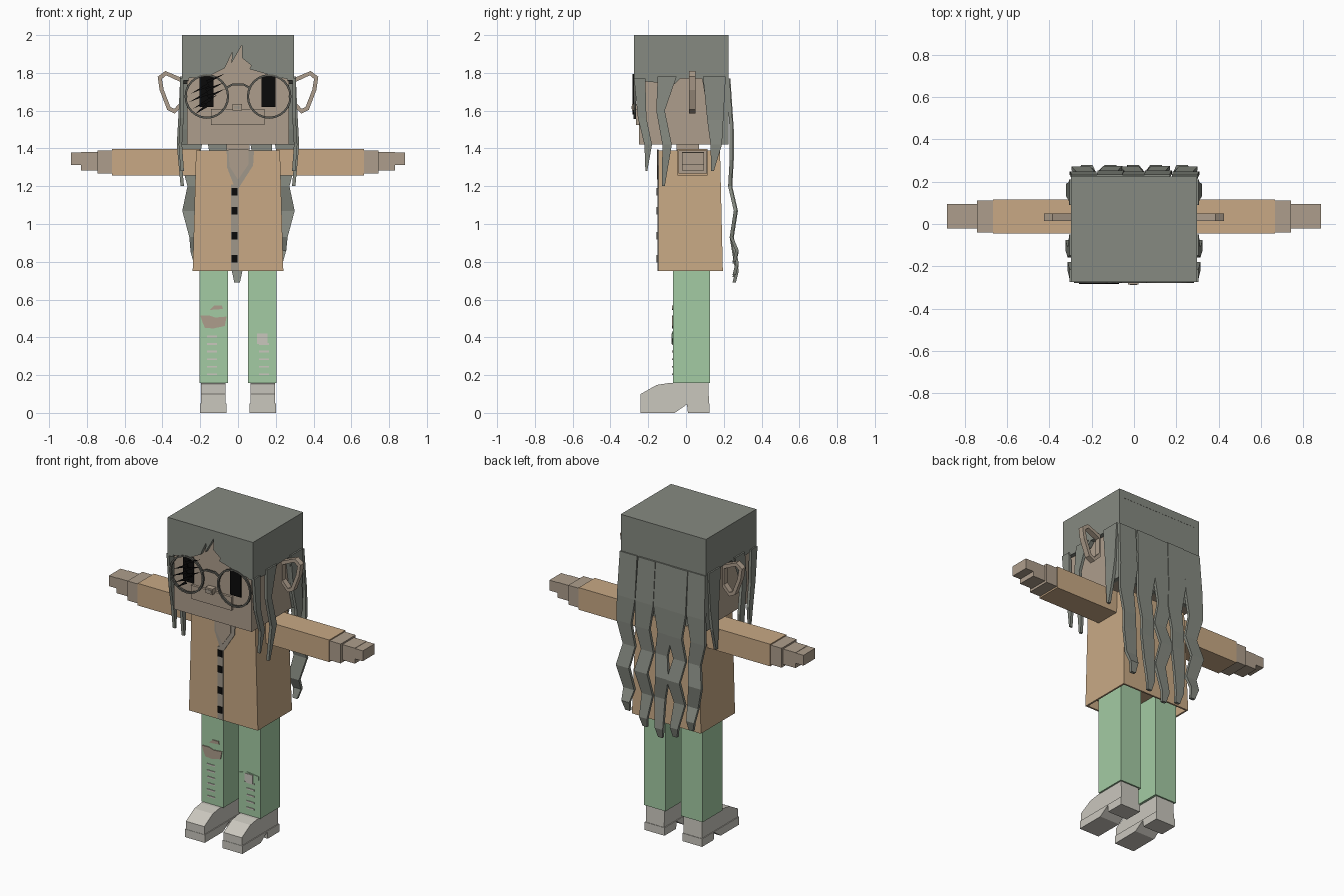
import bpy, bmesh, math
from mathutils import Vector

cube = bpy.data.objects.get("Cube")
if cube:
    bpy.data.objects.remove(cube, do_unlink=True)


def material(name, r, g, b):
    lin = [(c / 255 / 12.92) if c < 11 else ((c / 255 + 0.055) / 1.055) ** 2.4 for c in (r, g, b)]
    m = bpy.data.materials.new(name)
    m.use_nodes = True
    m.diffuse_color = (*lin, 1)
    m.node_tree.nodes["Principled BSDF"].inputs["Base Color"].default_value = (*lin, 1)
    return m


SKIN = material("skin", 174, 158, 140)
HAIR = material("grey hair", 134, 138, 129)
COAT = material("tan coat", 200, 169, 133)
PANTS = material("green trousers", 164, 203, 164)
SHOE = material("pale shoe", 202, 199, 190)
BLACK = material("black", 10, 10, 10)
TRIM = material("grey trim", 160, 151, 138)
FRAME = material("spectacle frame", 92, 92, 86)


def finish(name, bm, mat):
    bmesh.ops.recalc_face_normals(bm, faces=bm.faces)
    me = bpy.data.meshes.new(name)
    bm.to_mesh(me)
    bm.free()
    me.materials.append(mat)
    ob = bpy.data.objects.new(name, me)
    bpy.context.scene.collection.objects.link(ob)
    return ob


def prism(name, profile, axis, lo, hi, mat):
    """Extrude a 2D outline along x or y (outline is the other axis and z)."""
    bm = bmesh.new()
    place = (lambda p, d: (d, p[0], p[1])) if axis == "x" else (lambda p, d: (p[0], d, p[1]))
    face = bm.faces.new([bm.verts.new(place(p, lo)) for p in profile])
    ext = bmesh.ops.extrude_face_region(bm, geom=[face])
    shift = Vector(place((0, 0), hi - lo))
    for v in ext["geom"]:
        if isinstance(v, bmesh.types.BMVert):
            v.co += shift
    return finish(name, bm, mat)


def box(name, x0, x1, y0, y1, z0, z1, mat):
    x0, x1 = sorted((x0, x1))
    return prism(name, [(x0, z0), (x1, z0), (x1, z1), (x0, z1)], "y", y0, y1, mat)


def strand(name, pts, wide, mat=HAIR, th=0.018):
    """Flat wavy lock through (x, y, z, width), wide along x or y."""
    bm = bmesh.new()
    rings = []
    for x, y, z, w in pts:
        a, b = (w / 2, th / 2) if wide == "x" else (th / 2, w / 2)
        rings.append([bm.verts.new((x + i * a, y + j * b, z))
                      for i, j in ((-1, -1), (1, -1), (1, 1), (-1, 1))])
    for r, s in zip(rings, rings[1:]):
        for k in range(4):
            bm.faces.new((r[k], r[k - 1], s[k - 1], s[k]))
    bm.faces.new(rings[0])
    bm.faces.new(rings[-1])
    return finish(name, bm, mat)


def loop_band(name, outer, inner, lo, hi, mat):
    """Closed band between two matching outlines in the xz plane."""
    bm = bmesh.new()
    rows = [[bm.verts.new((x, y, z)) for x, z in o]
            for o, y in ((outer, lo), (outer, hi), (inner, hi), (inner, lo))]
    for r in range(4):
        for k in range(len(outer)):
            bm.faces.new((rows[r - 1][k - 1], rows[r - 1][k], rows[r][k], rows[r][k - 1]))
    return finish(name, bm, mat)


# Head, muzzle, nose, neck
box("head", -0.27, 0.27, -0.25, 0.2, 1.42, 1.96, SKIN)
box("muzzle", -0.143, 0.14, -0.265, -0.25, 1.525, 1.61, SKIN)
box("nose", -0.028, 0.022, -0.285, -0.25, 1.6, 1.635, SKIN)
box("nose_tip", -0.02, 0.014, -0.288, -0.284, 1.608, 1.626, TRIM)
box("neck", -0.06, 0.06, -0.05, 0.07, 1.36, 1.43, SKIN)

# Hair cap: top, fringe with a jagged parting, sides and back
box("hair_top", -0.297, 0.297, -0.275, 0.225, 1.95, 2.0, HAIR)
prism("hair_fringe", [(-0.297, 1.97), (-0.297, 1.76), (-0.27, 1.77), (-0.14, 1.79),
                      (-0.07, 1.825), (-0.03, 1.91), (-0.035, 1.85), (0.022, 1.95), (0.02, 1.88),
                      (0.07, 1.84), (0.06, 1.82), (0.2, 1.78), (0.297, 1.76), (0.297, 1.97)],
      "y", -0.275, -0.245, HAIR)
for side, s in (("right", -1), ("left", 1)):
    prism("hair_side_" + side, [(-0.275, 1.97), (-0.275, 1.76), (-0.06, 1.74), (-0.03, 1.77),
                                (0.085, 1.77), (0.13, 1.5), (0.15, 1.42), (0.205, 1.42),
                                (0.225, 1.78), (0.225, 1.97)], "x", s * 0.297, s * 0.262, HAIR)
    x = s * 0.297
    # Loose locks on the sides
    strand("temple_lock_" + side, [(x, -0.245, 1.77, 0.06), (x, -0.232, 1.56, 0.045),
           (s * 0.305, -0.2, 1.42, 0.04), (s * 0.295, -0.21, 1.28, 0.01)], "y")
    strand("cheek_lock_" + side, [(x, -0.1, 1.78, 0.1), (s * 0.305, -0.135, 1.6, 0.045),
           (s * 0.315, -0.1, 1.42, 0.05), (s * 0.295, -0.12, 1.2, 0.015)], "y")
    strand("rear_lock_" + side, [(x, 0.15, 1.78, 0.12), (s * 0.3, 0.155, 1.55, 0.085),
           (s * 0.312, 0.16, 1.42, 0.06), (s * 0.305, 0.14, 1.28, 0.015)], "y")
    # Hoop shaped ears
    outer = [(0.29, 1.77), (0.385, 1.81), (0.425, 1.78), (0.415, 1.71), (0.375, 1.605),
             (0.335, 1.585), (0.29, 1.63)]
    inner = [(0.3, 1.75), (0.38, 1.787), (0.403, 1.768), (0.393, 1.71), (0.358, 1.62),
             (0.337, 1.61), (0.3, 1.65)]
    loop_band("ear_" + side, [(s * a, b) for a, b in outer], [(s * a, b) for a, b in inner],
              0.015, 0.05, SKIN)
prism("hair_back", [(-0.297, 1.97), (-0.297, 1.42), (0.297, 1.42), (0.297, 1.97)],
      "y", 0.195, 0.224, HAIR)

# Long wavy locks down the back: x drift and width by height
heights = (1.77, 1.5, 1.34, 1.2, 1.07, 0.93)
depths = (0.222, 0.24, 0.24, 0.232, 0.262, 0.24)
locks = {"outer_right": (-0.235, -1, 0.79), "inner_right": (-0.115, 1, 0.72),
         "middle": (-0.005, -1, 0.69), "inner_left": (0.11, 1, 0.73), "outer_left": (0.24, 1, 0.8)}
for n, (name, (x, d, tip)) in enumerate(locks.items()):
    off = 0.004 * (n % 2)
    drift = (0, 0.005, 0.02, -0.01, 0.015, -0.015)
    widths = (0.12, 0.125, 0.1, 0.085, 0.09, 0.075)
    pts = [(x + d * a, y + off, z, w) for z, y, a, w in zip(heights, depths, drift, widths)]
    pts += [(x * 0.95, 0.27, tip + 0.06, 0.055), (x * 0.93, 0.255, tip, 0.03)]
    strand("back_lock_" + name, pts, "x")

# Eyes and scratches over the right eye
for side, x in (("right", -0.167), ("left", 0.162)):
    box("eye_" + side, x - 0.037, x + 0.037, -0.258, -0.249, 1.62, 1.78, BLACK)
for i, (x, z, l) in enumerate([(-0.16, 1.745, 0.09), (-0.165, 1.7, 0.095),
                               (-0.155, 1.665, 0.085), (-0.17, 1.635, 0.06)]):
    prism(f"scratch_{i}", [(x - l, z - 0.055), (x + 0.01, z - 0.015), (x, z), (x + l, z + 0.05),
                           (x - 0.01, z + 0.015), (x, z)], "y", -0.284, -0.278, BLACK)

# Round spectacles with bridge
for side, x in (("right", -0.165), ("left", 0.165)):
    rim = [[(x + r * math.cos(k * math.pi / 12), 1.675 + r * math.sin(k * math.pi / 12))
            for k in range(24)] for r in (0.118, 0.107)]
    loop_band("lens_rim_" + side, rim[0], rim[1], -0.278, -0.266, FRAME)
prism("spectacle_bridge", [(-0.06, 1.715), (-0.03, 1.733), (0.03, 1.733), (0.06, 1.715),
                           (0.06, 1.728), (0.03, 1.744), (-0.03, 1.744), (-0.06, 1.728)],
      "y", -0.278, -0.268, FRAME)

# Coat: tapered box with a recessed underside
bm = bmesh.new()
bmesh.ops.create_cube(bm, size=1)
for v in bm.verts:
    up = v.co.z > 0
    v.co = ((1 if v.co.x > 0 else -1) * (0.222 if up else 0.24),
            (0.18 if up else 0.195) if v.co.y > 0 else -0.145, 1.39 if up else 0.75)
bm.normal_update()
under = min(bm.faces, key=lambda f: f.calc_center_median().z)
bmesh.ops.inset_region(bm, faces=[under], thickness=0.015, depth=0)
hem = bmesh.ops.extrude_face_region(bm, geom=[under])
for v in hem["geom"]:
    if isinstance(v, bmesh.types.BMVert):
        v.co.z += 0.06
if under.is_valid:
    bmesh.ops.delete(bm, geom=[under], context="FACES_ONLY")
finish("coat", bm, COAT)

# Collar, button band and buttons
prism("collar", [(-0.06, 1.392), (0.085, 1.392), (0.08, 1.31), (0.0, 1.185), (-0.02, 1.2),
                 (-0.058, 1.3)], "y", -0.15, -0.142, TRIM)
prism("neckline", [(-0.05, 1.394), (0.055, 1.394), (0.055, 1.315), (0.0, 1.235),
                   (-0.045, 1.305)], "y", -0.154, -0.146, SKIN)
box("button_band", -0.037, 0.002, -0.15, -0.142, 0.752, 1.21, TRIM)
for i, z in enumerate((1.17, 1.07, 0.937, 0.815)):
    box(f"button_{i}", -0.035, -0.003, -0.156, -0.148, z - 0.02, z + 0.02, BLACK)

shoe = [(-0.24, 0.045), (-0.24, 0.1), (-0.155, 0.148), (-0.09, 0.158), (0.118, 0.158), (0.122, 0.045)]
sole = [(-0.242, 0), (-0.242, 0.05), (0.125, 0.05), (0.125, 0), (0.01, 0), (0.005, 0.045), (-0.06, 0)]
for side, s in (("right", -1), ("left", 1)):
    # Sleeve and stepped hand
    box("sleeve_" + side, s * 0.2, s * 0.667, -0.045, 0.115, 1.258, 1.397, COAT)
    box("wrist_" + side, s * 0.66, s * 0.743, -0.04, 0.11, 1.268, 1.39, SKIN)
    box("palm_" + side, s * 0.74, s * 0.83, -0.022, 0.095, 1.283, 1.38, SKIN)
    box("fingers_" + side, s * 0.83, s * 0.885, -0.022, 0.095, 1.313, 1.378, SKIN)
    # Leg and shoe
    box("leg_" + side, s * 0.053, s * 0.205, -0.07, 0.127, 0.157, 0.82, PANTS)
    prism("shoe_" + side, shoe, "x", s * 0.067, s * 0.195, SHOE)
    prism("sole_" + side, sole, "x", s * 0.062, s * 0.2, SHOE)
    # Frayed threads on the shins
    for i in range(6 if s < 0 else 5):
        z = 0.2 + i * 0.04
        box(f"thread_{side}_{i}", s * 0.137 - 0.027, s * 0.137 + 0.027, -0.074, -0.069,
            z, z + 0.009, SHOE)

# Torn knees
prism("knee_tear_right", [(-0.2, 0.515), (-0.19, 0.485), (-0.175, 0.45), (-0.13, 0.447),
                          (-0.07, 0.46), (-0.06, 0.51), (-0.12, 0.505), (-0.15, 0.515)],
      "y", -0.075, -0.068, SKIN)
prism("thigh_tear_right", [(-0.15, 0.545), (-0.08, 0.55), (-0.085, 0.568), (-0.125, 0.568)],
      "y", -0.075, -0.068, SKIN)
prism("knee_tear_left", [(0.06, 0.415), (0.075, 0.385), (0.11, 0.36), (0.16, 0.365),
                         (0.195, 0.395), (0.195, 0.42), (0.15, 0.425), (0.11, 0.43)],
      "y", -0.073, -0.068, PANTS)
box("knee_patch_left", 0.1, 0.155, -0.077, -0.069, 0.365, 0.42, SHOE)
